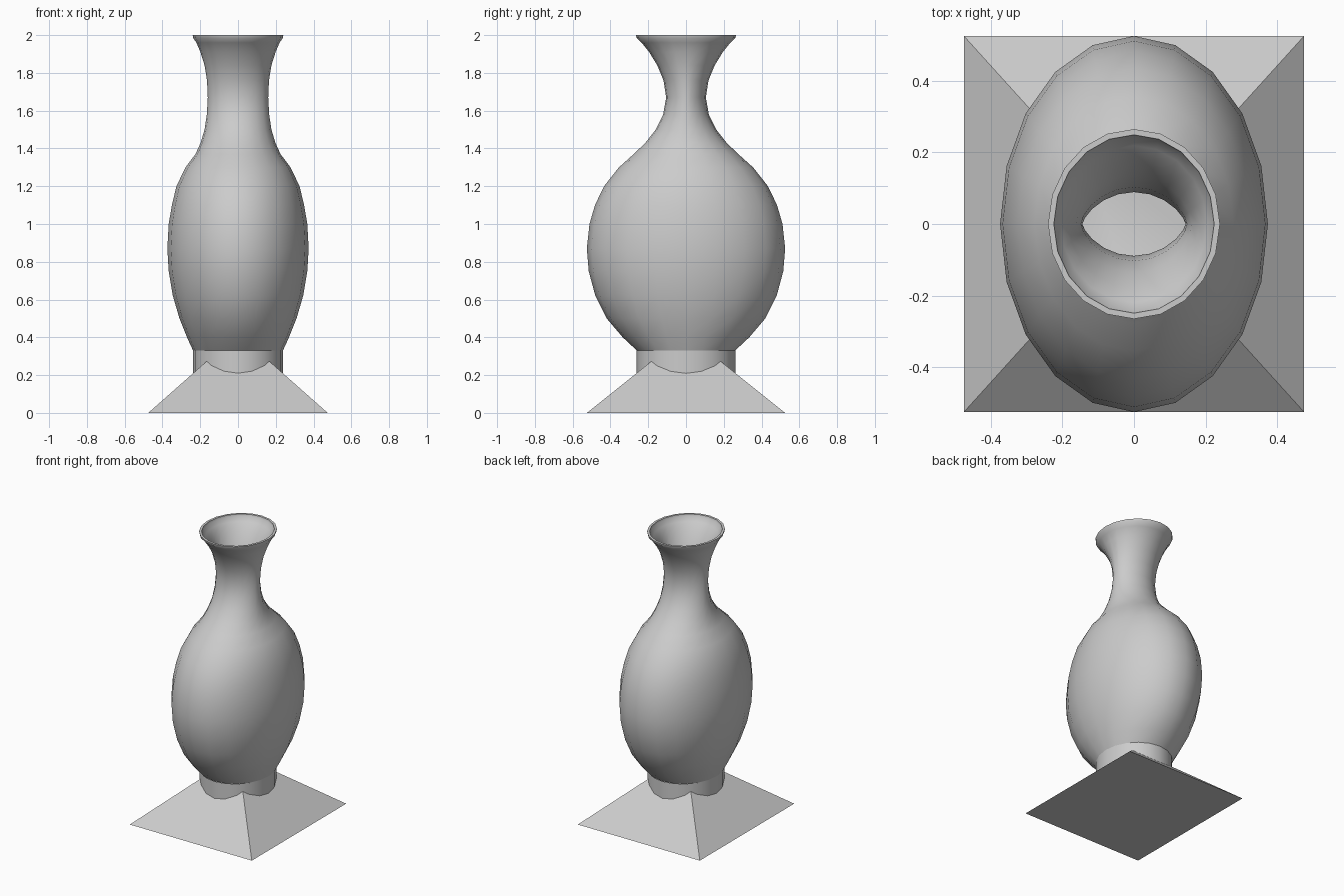
import bpy
import bmesh
import math

SIDES = 20
WALL = 0.016

cube = bpy.data.objects.get("Cube")
if cube:
    bpy.data.objects.remove(cube, do_unlink=True)

grey = bpy.data.materials.new("plain grey")
grey.use_nodes = True
colour = (0.6, 0.6, 0.6, 1)
grey.diffuse_color = colour
grey.node_tree.nodes["Principled BSDF"].inputs["Base Color"].default_value = colour


def oval(bm, z, rx, ry, pinch=1.0):
    """Ring of vertices; pinch above one narrows the oval towards a lens."""
    ring = []
    for i in range(SIDES):
        angle = math.tau * i / SIDES
        s = math.sin(angle)
        y = math.copysign(abs(s) ** pinch, s) * ry
        ring.append(bm.verts.new((rx * math.cos(angle), y, z)))
    return ring


def bridge(bm, rings):
    for low, high in zip(rings, rings[1:]):
        n = len(low)
        for i in range(n):
            j = (i + 1) % n
            bm.faces.new((low[i], low[j], high[j], high[i]))


def finish(bm, name, smooth_angle=None):
    bmesh.ops.recalc_face_normals(bm, faces=bm.faces)
    mesh = bpy.data.meshes.new(name)
    bm.to_mesh(mesh)
    bm.free()
    mesh.materials.append(grey)
    if smooth_angle:
        mesh.shade_smooth()
        mesh.set_sharp_from_angle(angle=math.radians(smooth_angle))
    obj = bpy.data.objects.new(name, mesh)
    bpy.context.collection.objects.link(obj)
    return obj


# Vase: height, half width, half depth, from the foot to the lip
profile = [
    (0.33, 0.238, 0.26), (0.4, 0.27, 0.335), (0.5, 0.31, 0.42),
    (0.62, 0.345, 0.48), (0.75, 0.367, 0.515), (0.87, 0.374, 0.525),
    (1.0, 0.367, 0.511), (1.1, 0.35, 0.482), (1.2, 0.326, 0.434),
    (1.3, 0.278, 0.355), (1.37, 0.225, 0.277), (1.43, 0.198, 0.215),
    (1.5, 0.177, 0.16), (1.58, 0.165, 0.121), (1.67, 0.16, 0.105),
    (1.76, 0.164, 0.119), (1.84, 0.177, 0.152), (1.91, 0.199, 0.195),
    (1.96, 0.22, 0.235), (1.985, 0.238, 0.262), (2.0, 0.24, 0.265),
]


def neck_pinch(z, amount):
    return 1 + amount * max(0, 1 - abs(z - 1.67) / 0.3)


bm = bmesh.new()
outside = [oval(bm, z, rx, ry, neck_pinch(z, 0.15)) for z, rx, ry in profile]
inside = [oval(bm, z if z > 0.34 else z + WALL, rx - WALL, ry - WALL, neck_pinch(z, 0.4))
          for z, rx, ry in reversed(profile)]
bridge(bm, outside + inside)
bm.faces.new(outside[0])
bm.faces.new(inside[-1])
finish(bm, "vase", 40)

# Straight oval foot, sunk into the sloping base
bm = bmesh.new()
foot = [oval(bm, z, 0.238, 0.262) for z in (0.19, 0.33)]
bridge(bm, foot)
finish(bm, "foot", 40)

# Four-sided base whose tip is cut off inside the foot
bm = bmesh.new()
rings = []
for z in (0, 0.28):
    shrink = 1 - z / 0.42
    corners = ((-1, -1), (1, -1), (1, 1), (-1, 1))
    rings.append([bm.verts.new((0.475 * shrink * x, 0.525 * shrink * y, z))
                  for x, y in corners])
bridge(bm, rings)
for ring in rings:
    bm.faces.new(ring)
finish(bm, "base")
